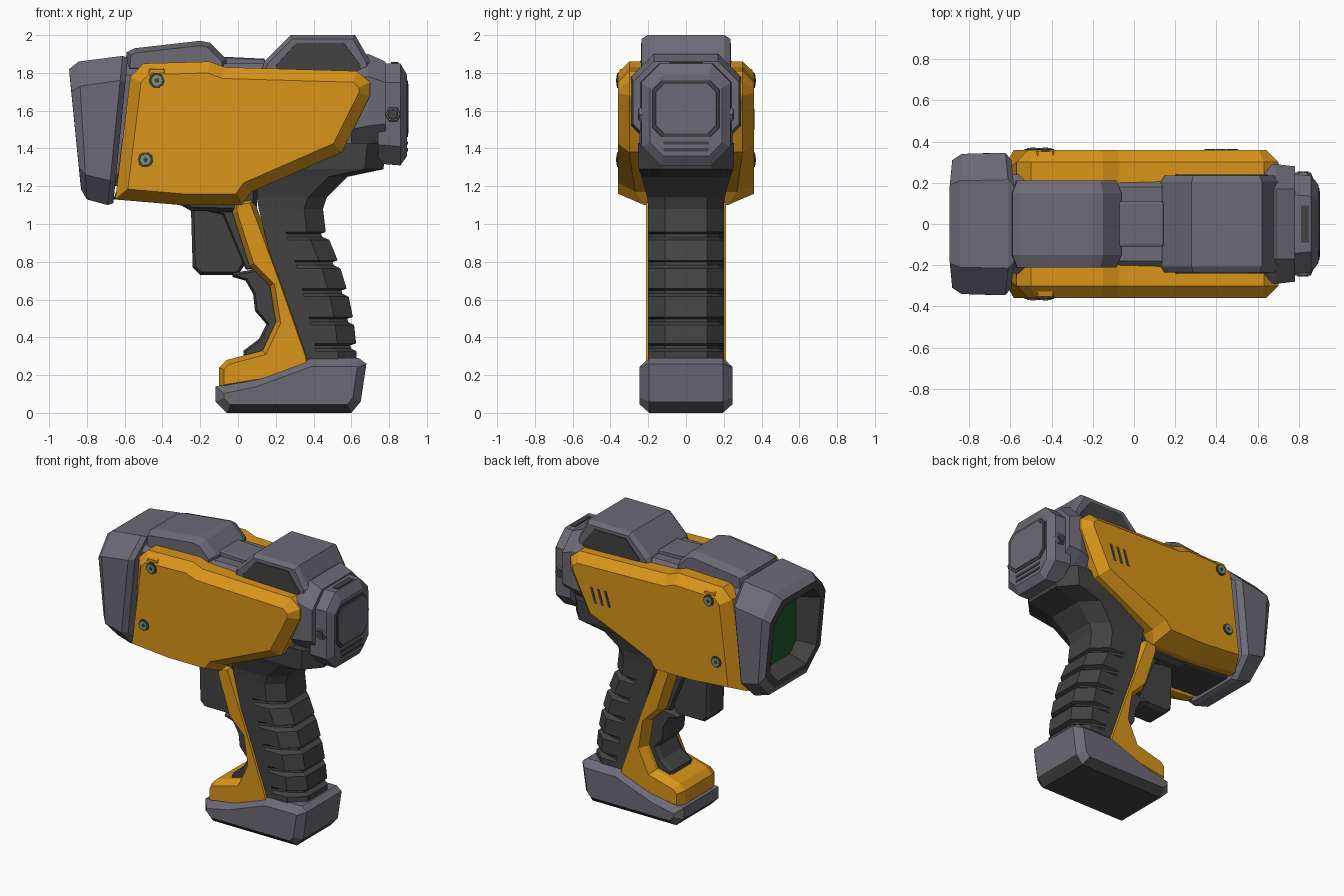
import bpy
import bmesh
import math
from mathutils import Vector

cube = bpy.data.objects.get("Cube")
if cube:
    bpy.data.objects.remove(cube)


def make_material(name, red, green, blue):
    material = bpy.data.materials.new(name)
    material.use_nodes = True
    colour = (red, green, blue, 1)
    material.diffuse_color = colour
    material.node_tree.nodes["Principled BSDF"].inputs["Base Color"].default_value = colour
    return material


grey = make_material("slate grey", .15, .145, .18)
dark = make_material("dark rubber", .055, .055, .055)
orange = make_material("orange plastic", .7, .3, .01)
glass = make_material("green glass", .015, .1, .025)
metal = make_material("greenish metal", .2, .3, .2)


def loft(name, rings, *materials, rule=None):
    """Skin a stack of equal rings and close both ends."""
    bm = bmesh.new()
    loops = [[bm.verts.new(point) for point in ring] for ring in rings]
    count = len(loops[0])
    for index, (lower, upper) in enumerate(zip(loops, loops[1:])):
        for i in range(count):
            j = (i + 1) % count
            face = bm.faces.new((lower[i], lower[j], upper[j], upper[i]))
            if rule:
                face.material_index = rule(index, face.calc_center_median())
    bm.faces.new(loops[0])
    end = bm.faces.new(loops[-1])
    if rule:
        end.material_index = rule(len(rings), end.calc_center_median())
    bmesh.ops.recalc_face_normals(bm, faces=bm.faces)
    mesh = bpy.data.meshes.new(name)
    bm.to_mesh(mesh)
    bm.free()
    for material in materials:
        mesh.materials.append(material)
    part = bpy.data.objects.new(name, mesh)
    bpy.context.collection.objects.link(part)
    return part


def inset(profile, distance):
    """Move every edge of a closed profile inward."""
    points = [Vector(p) for p in profile]
    pairs = list(zip(points, points[1:] + points[:1]))
    side = math.copysign(1, sum(a.x * b.y - b.x * a.y for a, b in pairs))
    normals = [Vector((a.y - b.y, b.x - a.x)).normalized() * side for a, b in pairs]
    result = []
    for i, point in enumerate(points):
        first, second = normals[i - 1], normals[i]
        result.append(point + (first + second) * distance / (1 + first.dot(second)))
    return result


def at_depth(profile, y):
    return [(x, y, z) for x, z in profile]


def slab(name, profile, half, chamfer, shrink, *materials, rule=None):
    """Side profile extruded across the middle, with chamfered rims."""
    small = inset(profile, shrink)
    rings = [at_depth(small, -half), at_depth(profile, chamfer - half),
             at_depth(profile, half - chamfer), at_depth(small, half)]
    return loft(name, rings, *materials, rule=rule)


def side_plates(name, profile, inner, outer, shrink, material, sides=(-1, 1)):
    for side in sides:
        label = name + ("_left" if side < 0 else "_right")
        loft(label, [at_depth(profile, side * inner),
                     at_depth(inset(profile, shrink), side * outer)], material)


def octagon(x, half, low, high, cut, tilt=0):
    """Cut-corner ring across the body; tilt leans it along the body."""
    corners = [(half, low + cut), (half, high - cut), (half - cut, high), (cut - half, high),
               (-half, high - cut), (-half, low + cut), (cut - half, low), (half - cut, low)]
    return [(x + tilt * (z - low), y, z) for y, z in corners]


def circle(x, z, radius, sides):
    return [(x + radius * math.cos(i * math.tau / sides),
             z + radius * math.sin(i * math.tau / sides)) for i in range(sides)]


def box(left, right, low, high):
    return [(left, low), (right, low), (right, high), (left, high)]


# Body core and belly
loft("body_core", [octagon(-.65, .24, 1.2, 1.85, .06), octagon(.6, .24, 1.35, 1.85, .06)], grey)
slab("belly", [(-.66, 1.13), (-.6, 1.3), (.1, 1.3), (.1, 1.06), (-.25, 1.07), (-.32, 1.11)],
     .18, .03, .02, dark)

# Orange side shells: rim depth follows height so the lower skirt tucks in
shell = [(-.57, 1.78), (-.5, 1.85), (-.15, 1.86), (-.07, 1.83), (.63, 1.81), (.7, 1.75),
         (.7, 1.68), (.55, 1.38), (.07, 1.17), (.02, 1.1), (-.3, 1.1), (-.65, 1.13)]
for side, label in ((-1, "left"), (1, "right")):
    rim = [(x, side * min(.3, .22 + (z - 1.1) * .7), z) for x, z in shell]
    loft("side_shell_" + label, [at_depth(shell, side * .18), rim,
                                 at_depth(inset(shell, .06), side * .36)], orange)

# Bolts with their pads and sockets
side_plates("bolt_pad", circle(-.43, 1.76, .085, 6), .29, .352, .015, orange)
for label, x, z in (("upper", -.43, 1.76), ("lower", -.49, 1.34)):
    side_plates(label + "_bolt_ring", circle(x, z, .045, 10), .33, .364, .004, dark)
    side_plates(label + "_bolt", circle(x, z, .036, 10), .33, .369, .006, metal)
    side_plates(label + "_bolt_socket", circle(x, z, .014, 6), .36, .371, .001, dark)

# Vent slots, on one side only
for i in range(3):
    x = .34 + i * .055
    side_plates("vent_slot_%d" % i, [(x, 1.5), (x + .02, 1.5), (x + .055, 1.61), (x + .035, 1.61)],
                .35, .363, .001, dark, sides=(1,))

# Muzzle hood with a deep opening and lens
loft("muzzle_hood", [octagon(-.66, .31, 1.11, 1.88, .12, .1),
                     octagon(-.69, .345, 1.1, 1.89, .13, .1),
                     octagon(-.8, .34, 1.13, 1.86, .13, -.06),
                     octagon(-.83, .31, 1.18, 1.82, .12, -.1),
                     octagon(-.835, .26, 1.22, 1.77, .1, -.1),
                     octagon(-.72, .21, 1.27, 1.72, .07)],
     grey, dark, glass, rule=lambda i, centre: 2 if i > 4 else 1 if i > 2 else 0)

# Top humps and bridge
slab("front_hump", [(-.6, 1.8), (-.59, 1.91), (-.55, 1.93), (-.2, 1.97), (-.15, 1.96),
                    (-.06, 1.87), (-.06, 1.8)], .21, .06, .025, grey)
slab("bridge", [(-.08, 1.8), (-.07, 1.885), (.14, 1.875), (.16, 1.8)], .11, .01, .005, grey)
slab("rear_hump", [(.12, 1.8), (.14, 1.86), (.28, 2), (.62, 2), (.7, 1.86), (.7, 1.8)],
     .235, .03, .02, grey)
side_plates("hump_window", [(.2, 1.8), (.2, 1.84), (.31, 1.96), (.56, 1.96), (.65, 1.84), (.65, 1.8)],
            .23, .239, .002, dark)

# Rear collar and end cap
loft("rear_collar", [octagon(.5, .25, 1.38, 1.86, .1), octagon(.69, .29, 1.4, 1.9, .12),
                     octagon(.78, .28, 1.42, 1.86, .11)], grey)
loft("end_cap", [octagon(.74, .245, 1.32, 1.85, .1), octagon(.86, .235, 1.31, 1.85, .1),
                 octagon(.895, .19, 1.36, 1.79, .07)], grey)
loft("cap_panel_frame", [octagon(.89, .18, 1.46, 1.76, .05), octagon(.899, .175, 1.46, 1.76, .05)], dark)
loft("cap_panel", [octagon(.89, .165, 1.475, 1.745, .045), octagon(.903, .16, 1.48, 1.74, .045)], grey)
for i in range(2):
    z = 1.385 + i * .035
    slab("cap_slot_%d" % i, box(.88, .9, z, z + .017), .12, .005, .001, dark)
slab("cap_top_slot", box(.81, .85, 1.83, 1.857), .09, .005, .001, dark)
side_plates("cap_screw", circle(.82, 1.58, .035, 8), .23, .255, .008, dark)
side_plates("cap_lug", circle(.82, 1.58, .05, 6), .22, .25, .01, grey)


# Rubber grip, with notches running round the back, widening into the neck
def grip_ring(z, front, back, half, notch=0):
    middle = front + (back - front) * .35
    right = [(front, half), (middle, half), (back - .1 - notch, half - notch),
             (back - notch, half * .55)]
    return [(x, y, z) for x, y in right] + [(x, -y, z) for x, y in reversed(right)]


def grip_level(z, notch=0):
    back = max(.45, .63 - .33 * (z - .25) ** 2)
    return grip_ring(z, .1 + (1.12 - z) * .245, back, .2, notch)


levels = [grip_level(.2)]
for z in (.35, .49, .64, .79, .94):
    levels += [grip_level(z - .025), grip_level(z - .008, .03),
               grip_level(z + .008, .03), grip_level(z + .018)]
levels += [grip_level(1.08), grip_ring(1.14, .1, .47, .205), grip_ring(1.25, .1, .58, .235),
           grip_ring(1.29, .1, .77, .25), grip_ring(1.43, .3, .785, .255)]
loft("rubber_grip", levels, dark)

# Orange grip strip and foot
slab("grip_strip", [(-.03, 1.12), (-.03, 1.06), (.06, .78), (.17, .67), (.2, .48), (.13, .33),
                    (-.06, .28), (-.1, .24), (-.1, .12), (.4, .2), (.38, .31), (.24, .71), (.08, 1.14)],
     .212, .06, .025, orange)

# Finger rest and trigger
slab("finger_rest", [(.15, .77), (-.03, .74), (-.03, .72), (.04, .7), (.08, .63), (.09, .54),
                     (.15, .47), (.11, .39), (.03, .33), (.03, .28), (.25, .28), (.25, .6)],
     .125, .03, .012, dark)
slab("trigger", [(-.25, 1.12), (-.24, .77), (-.2, .73), (0, .73), (.04, .79), (-.05, 1.12)],
     .1, .025, .015, dark)
slab("trigger_mount", [(-.31, 1.14), (-.31, 1.1), (-.08, 1.05), (.04, .76), (.08, .76), (.04, 1.14)],
     .13, .02, .008, dark)

# Base with a dark sole
slab("base", [(-.12, .14), (-.12, .06), (-.06, 0), (.6, 0), (.65, .06), (.68, .26), (.64, .29),
              (.38, .29), (.08, .18)], .245, .05, .045, grey, dark,
     rule=lambda i, centre: 1 if centre.z < .045 else 0)
